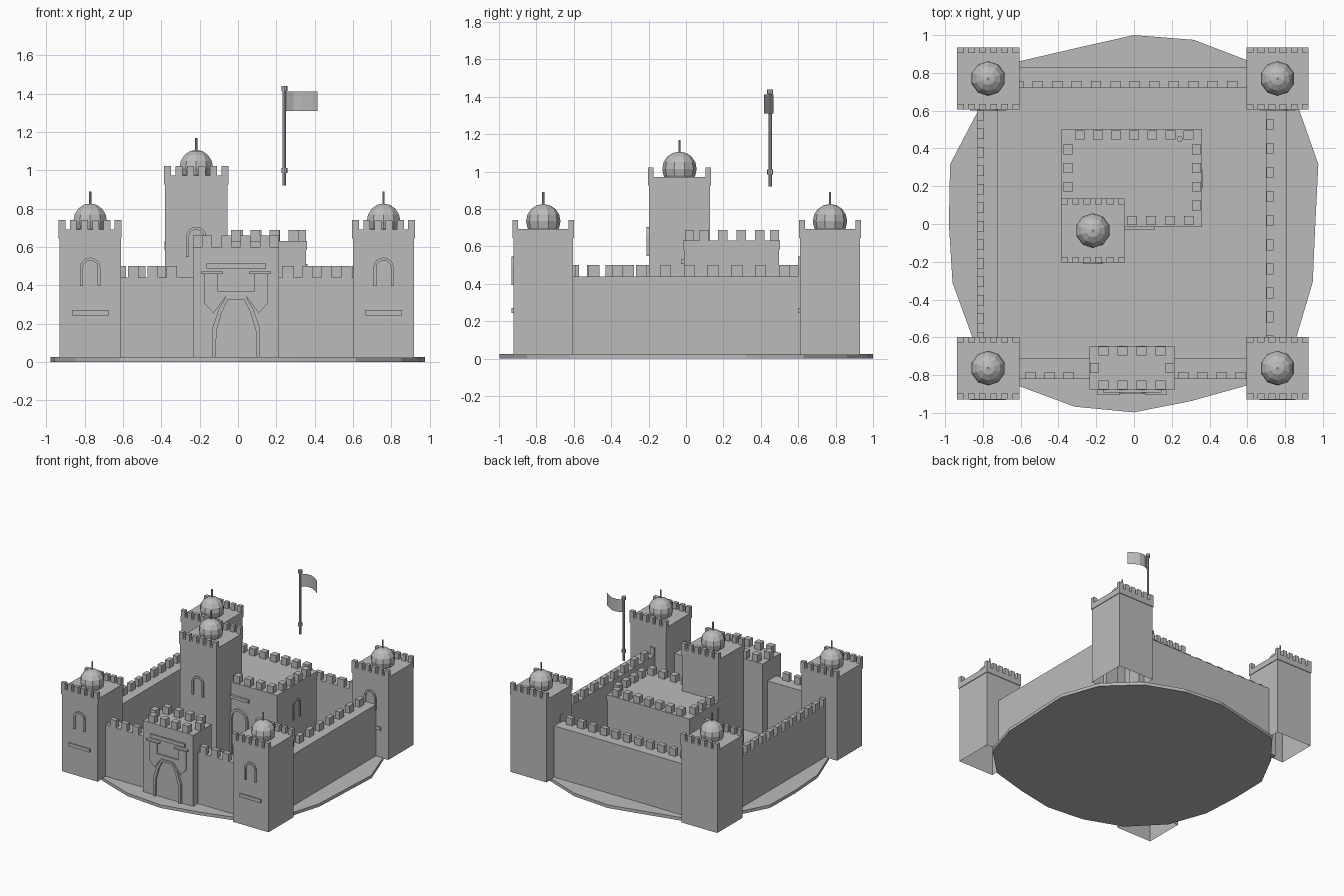
import bpy, bmesh, math
from mathutils import Matrix

if "Cube" in bpy.data.objects:
    bpy.data.objects.remove(bpy.data.objects["Cube"])

stone = bpy.data.materials.new("grey stone")
stone.diffuse_color = (0.5, 0.5, 0.5, 1)
stone.use_nodes = True
stone.node_tree.nodes["Principled BSDF"].inputs["Base Color"].default_value = stone.diffuse_color


def finish(name, bm):
    me = bpy.data.meshes.new(name)
    bm.to_mesh(me)
    bm.free()
    me.materials.append(stone)
    ob = bpy.data.objects.new(name, me)
    bpy.context.collection.objects.link(ob)
    return ob


def boxes(name, items, open_bottom=False):
    """Several boxes (x0, x1, y0, y1, z0, z1) in one object."""
    bm = bmesh.new()
    for x0, x1, y0, y1, z0, z1 in items:
        m = (Matrix.Translation(((x0 + x1) / 2, (y0 + y1) / 2, (z0 + z1) / 2))
             @ Matrix.Diagonal((x1 - x0, y1 - y0, z1 - z0, 1)))
        bmesh.ops.create_cube(bm, size=1, matrix=m)
    if open_bottom:
        bm.normal_update()
        zmin = min(v.co.z for v in bm.verts)
        low = [f for f in bm.faces if all(v.co.z < zmin + 1e-4 for v in f.verts)]
        bmesh.ops.delete(bm, geom=low, context='FACES')
    return finish(name, bm)


def plate(name, pts, y0, y1, matrix=None):
    """Outline in x and z, extruded along y."""
    bm = bmesh.new()
    f = bm.faces.new([bm.verts.new((x, y0, z)) for x, z in pts])
    r = bmesh.ops.extrude_face_region(bm, geom=[f])
    for v in r["geom"]:
        if isinstance(v, bmesh.types.BMVert):
            v.co.y = y1
    bmesh.ops.recalc_face_normals(bm, faces=bm.faces)
    if matrix:
        bm.transform(matrix)
    return finish(name, bm)


def arch_pts(cx, hw, z0, z1, t, n):
    """Closed outline of an arched strip of thickness t."""
    def half(h, top):
        s = top - h
        return ([(cx - h, z0)] + [(cx - h * math.cos(math.pi * i / n), s + h * math.sin(math.pi * i / n))
                                  for i in range(n + 1)] + [(cx + h, z0)])
    return half(hw, z1) + half(hw - t, z1 - t)[::-1]


def cylinders(name, items, sides=8):
    """Stacked rods (x, y, z0, z1, radius)."""
    bm = bmesh.new()
    for x, y, z0, z1, r in items:
        bmesh.ops.create_cone(bm, cap_ends=True, segments=sides, radius1=r, radius2=r, depth=z1 - z0,
                              matrix=Matrix.Translation((x, y, (z0 + z1) / 2)))
    return finish(name, bm)


def block(x, y, w, d, z0, z1):
    return (x - w / 2, x + w / 2, y - d / 2, y + d / 2, z0, z1)


def tower(name, cx, cy, h, top):
    """Square tower with cornice, two merlon rows, dome and spire."""
    boxes(name, [block(cx, cy, 2 * h, 2 * h, 0.02, top)], open_bottom=True)
    c = h + 0.005
    boxes(name + "_cornice", [block(cx, cy, 2 * c, 2 * c, top - 0.045, top + 0.002)])
    pitch = (2 * c - 0.037) / 5
    boxes(name + "_merlons", [block(cx + (i - 2.5) * pitch, cy + s * (c - 0.015), 0.036, 0.03, top, top + 0.052)
                              for i in range(6) for s in (-1, 1)])
    bm = bmesh.new()
    bmesh.ops.create_uvsphere(bm, u_segments=10, v_segments=8, radius=0.092,
                              matrix=Matrix.Translation((cx, cy, top + 0.045)))
    for v in bm.verts:  # straight drum below the dome
        if v.co.z < top + 0.04:
            v.co.z = max(v.co.z, top - 0.02)
    finish(name + "_dome", bm)
    cylinders(name + "_spire", [(cx, cy, top + 0.13, top + 0.2, 0.006)])


# base: irregular round slab
radii = [.96, 1.026, 1.07, 1.06, 1.025, 1.0, .98, 1.06, 1.02, 1.024,
         .98, 1.01, 1.05, 1.055, 1.017, .997, .985, 1.05, 1.055, .995]
plate("base", [(r * math.cos(i * math.pi / 10), r * math.sin(i * math.pi / 10)) for i, r in enumerate(radii)],
      0, 0.025, Matrix(((1, 0, 0, 0), (0, 0, 1, 0), (0, 1, 0, 0), (0, 0, 0, 1))))
bpy.data.objects["base"].data.flip_normals()

# corner towers with front window and slot
for sx, cx in (("left", -0.772), ("right", 0.76)):
    for sy, cy in (("front", -0.763), ("back", 0.77)):
        n = f"{sy}_{sx}_tower"
        tower(n, cx, cy, 0.16, 0.69)
        yf = cy - 0.16
        plate(n + "_window", arch_pts(cx, 0.053, 0.395, 0.545, 0.015, 8), yf - 0.01, yf + 0.005)
        boxes(n + "_slot", [(cx - 0.095, cx + 0.095, yf - 0.01, yf + 0.005, 0.243, 0.27)])

# curtain walls
boxes("front_wall", [(-0.65, 0.65, -0.82, -0.71, 0.02, 0.44)])
boxes("back_wall", [(-0.65, 0.65, 0.72, 0.83, 0.02, 0.44)])
boxes("left_wall", [(-0.83, -0.72, -0.65, 0.65, 0.02, 0.44)])
boxes("right_wall", [(0.70, 0.81, -0.65, 0.65, 0.02, 0.44)])
boxes("front_wall_merlons", [block(-0.547 + 0.101 * i, -0.802, 0.055, 0.037, 0.44, 0.5)
                             for i in range(12) if not 3 <= i <= 7])
boxes("back_wall_merlons", [block(-0.613 + 0.103 * i, 0.739, 0.055, 0.037, 0.44, 0.5) for i in range(13)])
for n, x in (("left", -0.812), ("right", 0.72)):
    boxes(n + "_wall_merlons", [block(x, -0.62 + 0.1275 * i, 0.037, 0.058, 0.44, 0.5)
                                if n == "right" else block(x, -0.60 + 0.098 * i, 0.037, 0.055, 0.44, 0.5)
                                for i in range(10 if n == "right" else 13)])

# gatehouse
boxes("gatehouse", [(-0.235, 0.215, -0.88, -0.645, 0.02, 0.6)])
boxes("gatehouse_merlons",
      [block(-0.162 + 0.101 * i, y, 0.052, 0.048, 0.6, 0.66) for i in range(4) for y in (-0.853, -0.672)]
      + [block(x, -0.762, 0.048, 0.052, 0.6, 0.66) for x in (-0.21, 0.19)])
boxes("gate_lintel", [(-0.165, 0.145, -0.893, -0.875, 0.487, 0.515)])
boxes("gate_brackets", [(-0.192, -0.078, -0.905, -0.875, 0.46, 0.472),
                        (0.058, 0.172, -0.905, -0.875, 0.46, 0.472)])
g = -0.01
side = [(0.165, 0.46), (0.165, 0.305), (0.118, 0.255), (0.095, 0.285), (0.055, 0.34)]
panel = ([(g + x, z) for x, z in side] + [(g - x, z) for x, z in side[::-1]]
         + [(g - 0.095, 0.46), (g - 0.095, 0.37), (g + 0.095, 0.37), (g + 0.095, 0.46)])
plate("gate_panel", panel, -0.89, -0.875)


def door(w, k):
    h = [(w, 0.02), (w - 0.002, 0.18 + k), (w * 0.72, 0.275 + k), (w * 0.42, 0.34 + k)]
    return [(-x, z) for x, z in h] + h[::-1]


plate("gate_arch", [(g + x, z) for x, z in door(0.125, 0)] + [(g + x, z) for x, z in door(0.105, -0.018)[::-1]],
      -0.897, -0.875)

# keep hall
boxes("keep", [(-0.378, 0.355, -0.01, 0.497, 0.02, 0.63)])
boxes("keep_cornice", [(-0.383, 0.36, -0.015, 0.502, 0.585, 0.632)])
boxes("keep_merlons",
      [block(-0.287 + 0.096 * i, 0.472, 0.052, 0.048, 0.63, 0.688) for i in range(7)]
      + [block(-0.01 + 0.1 * i, 0.018, 0.052, 0.048, 0.63, 0.688) for i in range(4)]
      + [block(x, 0.395 - 0.099 * i, 0.048, 0.052, 0.63, 0.688)
         for x in (-0.35, 0.33) for i in range(3 if x < 0 else 4)])
plate("keep_door_arch", arch_pts(0.02, 0.08, 0.02, 0.43, 0.018, 6), -0.025, 0)
boxes("keep_door_lintel", [(-0.05, 0.11, -0.028, 0, 0.505, 0.53)])
plate("keep_side_window", arch_pts(0.24, 0.05, 0.35, 0.51, 0.015, 8), -0.363, -0.35,
      Matrix.Rotation(math.pi / 2, 4, 'Z'))

# keep tower
tower("keep_tower", -0.218, -0.035, 0.164, 0.97)
plate("keep_tower_window", arch_pts(-0.218, 0.053, 0.548, 0.705, 0.015, 8), -0.21, -0.195)

# flag on its pole
cylinders("flagpole", [(0.242, 0.45, 0.92, 1.42, 0.009), (0.242, 0.45, 0.985, 1.012, 0.016),
                       (0.242, 0.45, 1.415, 1.44, 0.016)])
bm = bmesh.new()
wave = [(0.25, 0.45), (0.29, 0.468), (0.335, 0.468), (0.38, 0.443), (0.415, 0.418)]
rows = [[bm.verts.new((x, y, z)) for x, y in wave] for z in (1.31, 1.412)]
for i in range(4):
    bm.faces.new((rows[0][i], rows[0][i + 1], rows[1][i + 1], rows[1][i]))
finish("flag", bm)
